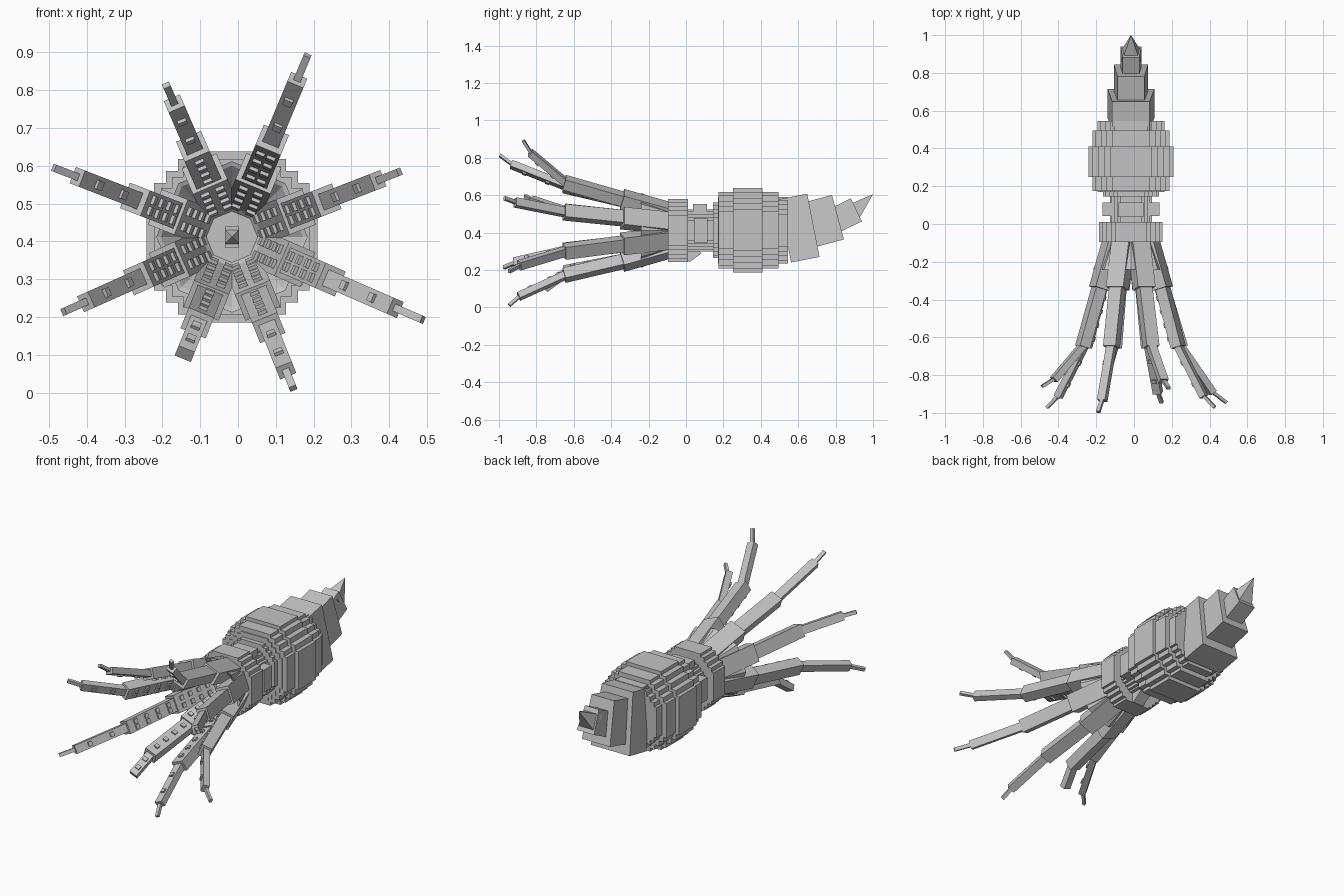
import bpy, bmesh, math
from mathutils import Vector, Matrix

if "Cube" in bpy.data.objects:
    bpy.data.objects.remove(bpy.data.objects["Cube"])

CX, CZ = -0.016, 0.412          # body axis

grey = bpy.data.materials.new("plain grey")
grey.diffuse_color = (0.55, 0.55, 0.55, 1)
grey.use_nodes = True
grey.node_tree.nodes["Principled BSDF"].inputs["Base Color"].default_value = grey.diffuse_color


def finish(bm, name):
    bmesh.ops.recalc_face_normals(bm, faces=bm.faces)
    me = bpy.data.meshes.new(name)
    bm.to_mesh(me)
    bm.free()
    me.materials.append(grey)
    ob = bpy.data.objects.new(name, me)
    bpy.context.collection.objects.link(ob)
    return ob


def box(bm, centre, size, rot=Matrix.Identity(4)):
    m = Matrix.Translation(centre) @ rot @ Matrix.Diagonal((*size, 1))
    return bmesh.ops.create_cube(bm, size=1, matrix=m)["verts"]


def slab(bm, hx, hz, y0, y1):
    box(bm, (CX, (y0 + y1) / 2, CZ), (2 * hx, y1 - y0, 2 * hz))


def stepped_ring(name, r, y0, y1):
    """Blocky round disc made of crossed slabs."""
    bm = bmesh.new()
    for a, b in ((1, .49), (.91, .63), (.77, .77), (.63, .91), (.49, 1)):
        slab(bm, a * r, b * r, y0, y1)
    finish(bm, name)


# Mantle: blocky discs, the widest one shortest
stepped_ring("mantle_middle", .226, .25, .41)
stepped_ring("mantle_inner", .205, .21, .495)
stepped_ring("mantle_core", .178, .17, .545)

# Collar, neck and head
stepped_ring("mantle_collar", .205, .175, .215)
stepped_ring("neck_ring", .148, .145, .18)
stepped_ring("neck", .112, 0.0, .16)
stepped_ring("head", .168, -.095, .01)

# Eyes and the raised block on top of the neck
bm = bmesh.new()
slab(bm, .152, .065, .042, .115)
box(bm, (CX, .075, CZ + .09), (.13, .075, .10))
finish(bm, "eyes")

# Siphon below the neck
bm = bmesh.new()
box(bm, (CX, .035, .285), (.07, .08, .05), Matrix.Rotation(math.radians(35), 4, 'X'))
finish(bm, "siphon")

# Tail blocks bending upward: y, z, half width, length, half height, tilt
for i, (y, z, hw, ln, hh, t) in enumerate(((.605, .424, .124, .155, .172, 11),
                                           (.740, .463, .09, .15, .123, 15),
                                           (.850, .492, .055, .135, .068, 26))):
    bm = bmesh.new()
    rot = Matrix.Rotation(math.radians(t), 4, 'X')
    verts = box(bm, (CX, y, z), (2 * hw, ln, 2 * hh), rot)
    # top of each block is a little narrower
    for v in verts:
        if (rot.inverted() @ (v.co - Vector((CX, y, z)))).z > 0:
            v.co.x = CX + (v.co.x - CX) * .8
    finish(bm, f"tail_block_{i + 1}")

# Tail tip: a square pyramid
bm = bmesh.new()
base, apex = Vector((CX, .89, .507)), Vector((CX, 1.0, .605))
d = apex - base
rot = d.to_track_quat('Z', 'X').to_matrix().to_4x4()
bmesh.ops.create_cone(bm, cap_ends=True, segments=4, radius1=.07, radius2=0, depth=d.length,
                      matrix=Matrix.Translation((base + apex) / 2) @ rot @ Matrix.Rotation(math.pi / 4, 4, 'Z'))
finish(bm, "tail_tip")

# Web between the arms: an eight-sided funnel
bm = bmesh.new()
rings = []
for y, r in ((-.085, .135), (-.24, .20), (-.235, .188), (-.11, .068)):
    rings.append([bm.verts.new((CX + r * math.cos(k * math.pi / 4), y, CZ + r * math.sin(k * math.pi / 4)))
                  for k in range(8)])
for a, b in zip(rings, rings[1:]):
    for k in range(8):
        bm.faces.new((a[k], a[(k + 1) % 8], b[(k + 1) % 8], b[k]))
bm.faces.new(rings[0])
bm.faces.new(rings[-1])
finish(bm, "web")

# Beak
bm = bmesh.new()
box(bm, (CX, -.12, CZ), (.038, .04, .055))
bmesh.ops.create_cone(bm, cap_ends=True, segments=4, radius1=.026, radius2=0, depth=.04,
                      matrix=Matrix.Translation((CX, -.16, CZ)) @ Matrix.Rotation(math.pi / 2, 4, 'X')
                      @ Matrix.Rotation(math.pi / 4, 4, 'Z'))
finish(bm, "beak")


def arm(name, angle, tip_y, tip_r, blunt):
    """Jointed arm: a path of (y, radius) points, one block per stretch."""
    a = math.radians(angle)
    out = Vector((math.cos(a), 0, math.sin(a)))
    side = Vector((-math.sin(a), 0, math.cos(a)))
    r2 = .17 + .2 * tip_r
    mid = (-.64 + .8 * (tip_y + .64), r2 + .68 * (tip_r - r2))
    path = [(-.09, .105), (-.33, .178), (-.64, r2), mid, (tip_y, tip_r)]
    pts = [Vector((CX, y, CZ)) + out * r for y, r in path]
    # width, thickness, sucker rows, sucker columns
    spec = ((.10, .078, 4, 2), (.072, .06, 4, 1 if tip_r < .45 else 2),
            (.046, .036, 2, 1), (.020, .016, 0, 0))
    bm = bmesh.new()
    for i, (w, t, rows, cols) in enumerate(spec[:3] if blunt else spec):
        p, q = pts[i], pts[i + 1]
        along = (q - p).normalized()
        normal = side.cross(along)
        if normal.dot(out) < 0:
            normal = -normal
        x = along.cross(normal)
        rot = Matrix((x, along, normal)).transposed().to_4x4()
        ln = (q - p).length
        extra = .012 if i < 3 else 0
        box(bm, (p + q) / 2 + along * extra / 2, (w, ln + extra, t), rot)
        for k in range(rows):
            for c in range(cols):
                off = (c - (cols - 1) / 2) * w * .42
                pos = p + along * ln * (k + .75) / (rows + .3) + x * off - normal * (t / 2 + .003)
                box(bm, pos, (.024, .022, .012), rot)
    finish(bm, name)


for n, spec in enumerate(((67.4, -.87, .52, False), (21.2, -.97, .475, False),
                          (-23.5, -.945, .55, False), (-68, -.945, .432, False),
                          (-112, -.77, .365, True), (-156, -.972, .487, False),
                          (158.8, -.86, .505, False), (113.4, -.995, .437, False))):
    arm(f"arm_{n + 1}", *spec)
